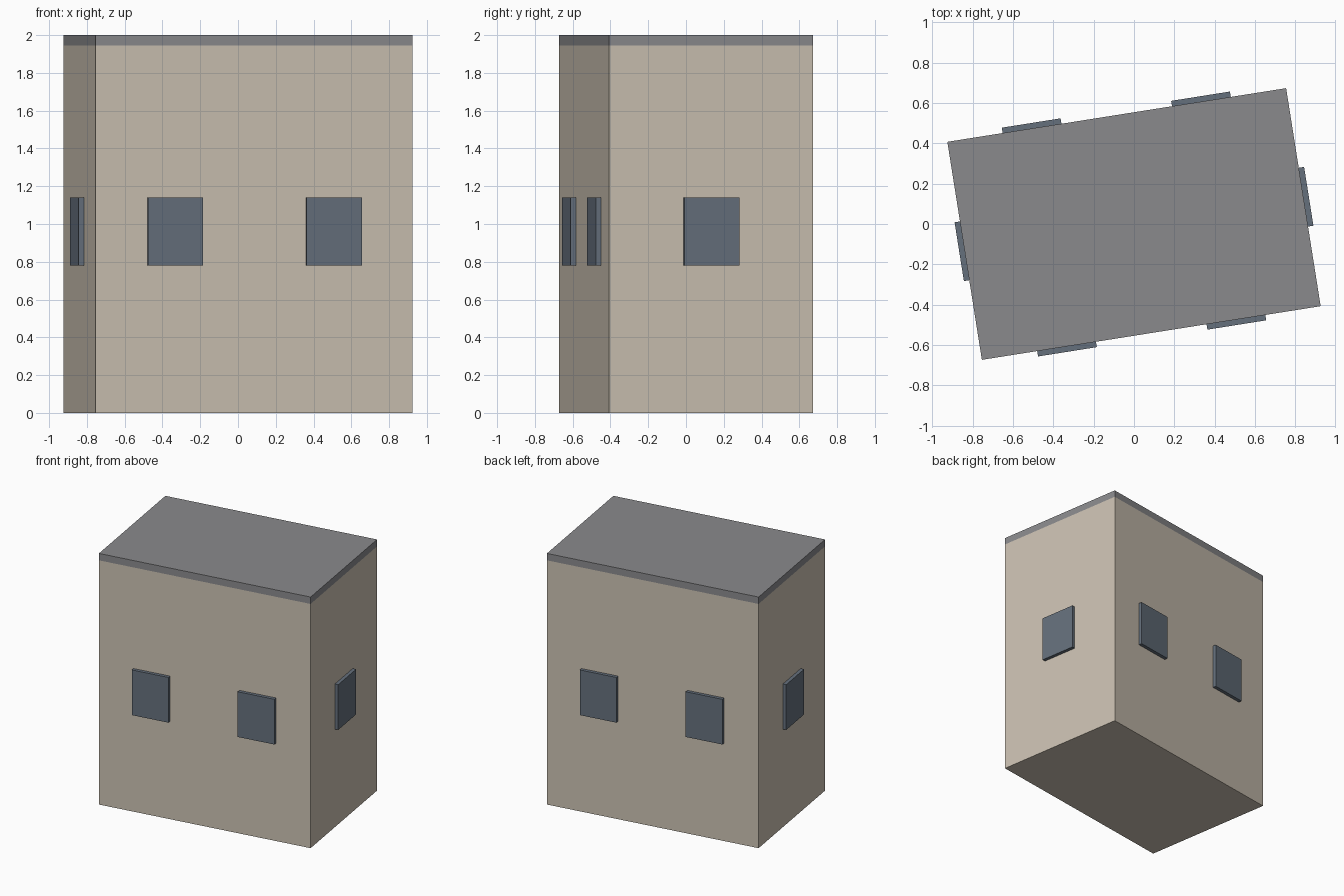
import bpy
from math import radians
from mathutils import Matrix

if "Cube" in bpy.data.objects:
    bpy.data.objects.remove(bpy.data.objects["Cube"])

ROT = Matrix.Rotation(radians(9), 4, 'Z')  # whole building is turned slightly
W, D, H, ROOF = 1.70, 1.094, 2.0, 0.055
WIN_W, WIN_Z0, WIN_Z1, OUT = 0.295, 0.78, 1.14, 0.027


def material(name, rgb):
    m = bpy.data.materials.new(name)
    m.diffuse_color = (*rgb, 1)
    m.use_nodes = True
    m.node_tree.nodes["Principled BSDF"].inputs["Base Color"].default_value = m.diffuse_color
    return m


wall_mat = material("beige_wall", (0.60, 0.535, 0.445))
roof_mat = material("grey_roof", (0.255, 0.255, 0.265))
glass_mat = material("blue_grey_glass", (0.130, 0.162, 0.202))


def box(name, lo, hi, mat):
    bpy.ops.mesh.primitive_cube_add(size=1)
    ob = bpy.context.object
    ob.name = name
    size = [b - a for a, b in zip(lo, hi)]
    mid = [(a + b) / 2 for a, b in zip(lo, hi)]
    ob.data.transform(ROT @ Matrix.Translation(mid) @ Matrix.Diagonal((*size, 1)))
    ob.data.materials.append(mat)
    return ob


# Body and flush flat roof
box("walls", (-W / 2, -D / 2, 0), (W / 2, D / 2, H - ROOF), wall_mat)
box("roof", (-W / 2, -D / 2, H - ROOF), (W / 2, D / 2, H), roof_mat)

# Two windows on each long side, one on each short side
h = WIN_W / 2
for s, side in ((-1, "front"), (1, "back")):
    y0, y1 = sorted((s * D / 2, s * (D / 2 + OUT)))
    for x, pos in ((-W / 4, "left"), (W / 4, "right")):
        box(f"{side}_{pos}_window", (x - h, y0, WIN_Z0), (x + h, y1, WIN_Z1), glass_mat)
for s, side in ((-1, "left"), (1, "right")):
    x0, x1 = sorted((s * W / 2, s * (W / 2 + OUT)))
    box(f"{side}_side_window", (x0, -h, WIN_Z0), (x1, h, WIN_Z1), glass_mat)
